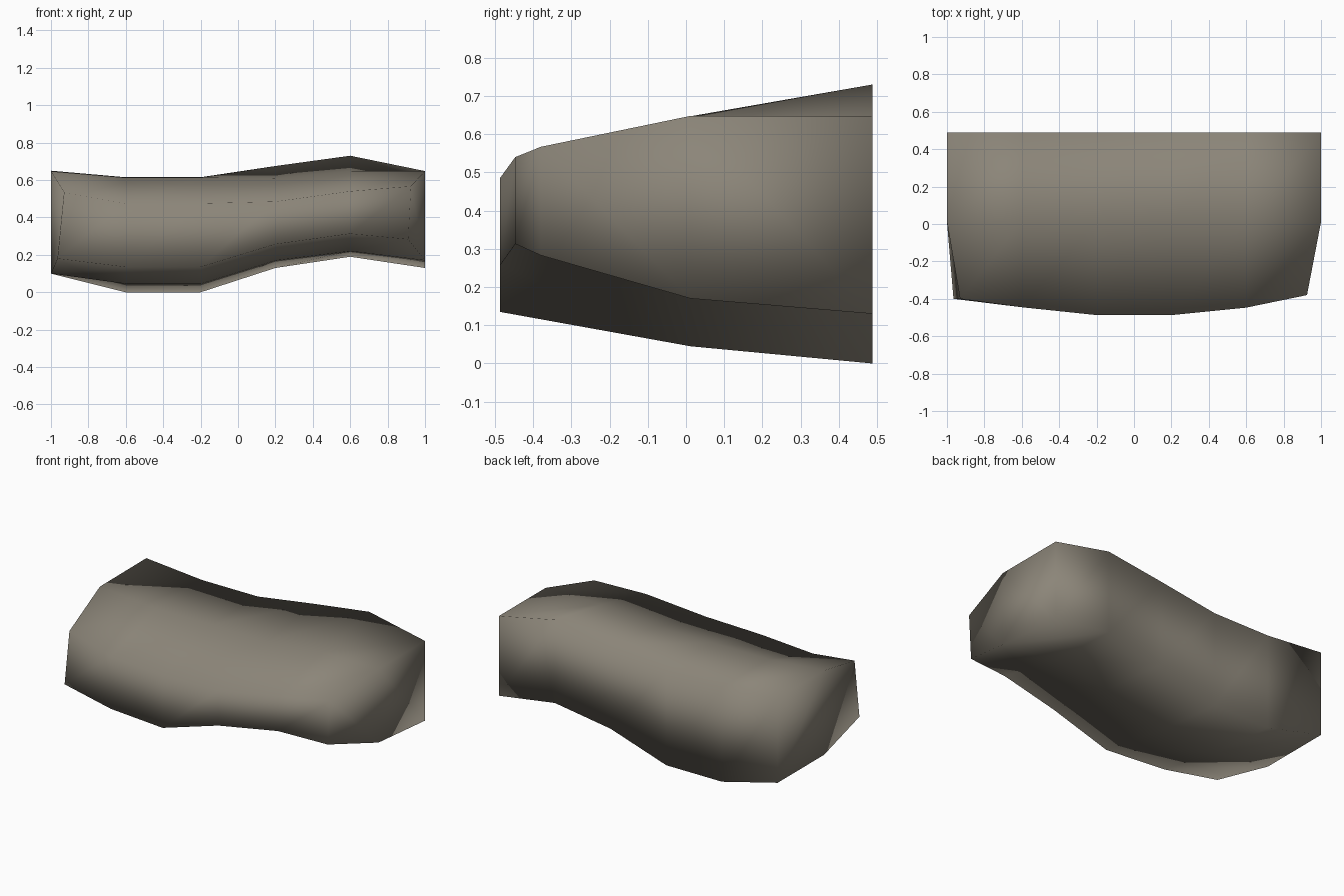
import bpy, bmesh

if "Cube" in bpy.data.objects:
    bpy.data.objects.remove(bpy.data.objects["Cube"])

# Cross-section stations along x:
# x_back, (back lo, hi), (middle lo, hi), front (x_lo, x_hi, y, lo, hi)
stations = [
    (-1.0, (0.10, 0.65), (0.10, 0.647), (-0.965, -0.93, -0.40, 0.18, 0.535)),
    (-0.6, (0.00, 0.615), (0.045, 0.613), (-0.6, -0.6, -0.445, 0.135, 0.475)),
    (-0.2, (0.00, 0.615), (0.045, 0.613), (-0.2, -0.2, -0.487, 0.135, 0.475)),
    (0.2, (0.13, 0.675), (0.17, 0.61), (0.2, 0.2, -0.487, 0.257, 0.485)),
    (0.6, (0.19, 0.73), (0.22, 0.647), (0.6, 0.6, -0.447, 0.313, 0.54)),
    (1.0, (0.13, 0.648), (0.17, 0.648), (0.91, 0.925, -0.38, 0.283, 0.567)),
]
Y_BACK, Y_MID = 0.488, 0.012

bm = bmesh.new()
rings = []
for x, back, mid, (fx_lo, fx_hi, fy, f_lo, f_hi) in stations:
    # ring order: bottom back to front, then top front to back
    pts = [(x, Y_BACK, back[0]), (x, Y_MID, mid[0]), (fx_lo, fy, f_lo),
           (fx_hi, fy, f_hi), (x, Y_MID, mid[1]), (x, Y_BACK, back[1])]
    rings.append([bm.verts.new(p) for p in pts])

# Skin between neighbouring rings
for a, b in zip(rings, rings[1:]):
    for i in range(6):
        j = (i + 1) % 6
        bm.faces.new((a[i], a[j], b[j], b[i]))

# End caps, two quads each
for r in (rings[0], rings[-1]):
    bm.faces.new((r[0], r[1], r[4], r[5]))
    bm.faces.new((r[1], r[2], r[3], r[4]))

bmesh.ops.recalc_face_normals(bm, faces=bm.faces)
for f in bm.faces:
    f.smooth = True

# Rock slab, smooth shaded all over
mesh = bpy.data.meshes.new("rock_slab")
bm.to_mesh(mesh)
bm.free()
rock = bpy.data.objects.new("rock_slab", mesh)
bpy.context.collection.objects.link(rock)

mat = bpy.data.materials.new("taupe stone")
mat.diffuse_color = (0.26, 0.235, 0.19, 1.0)
mat.use_nodes = True
mat.node_tree.nodes["Principled BSDF"].inputs["Base Color"].default_value = mat.diffuse_color
mesh.materials.append(mat)
